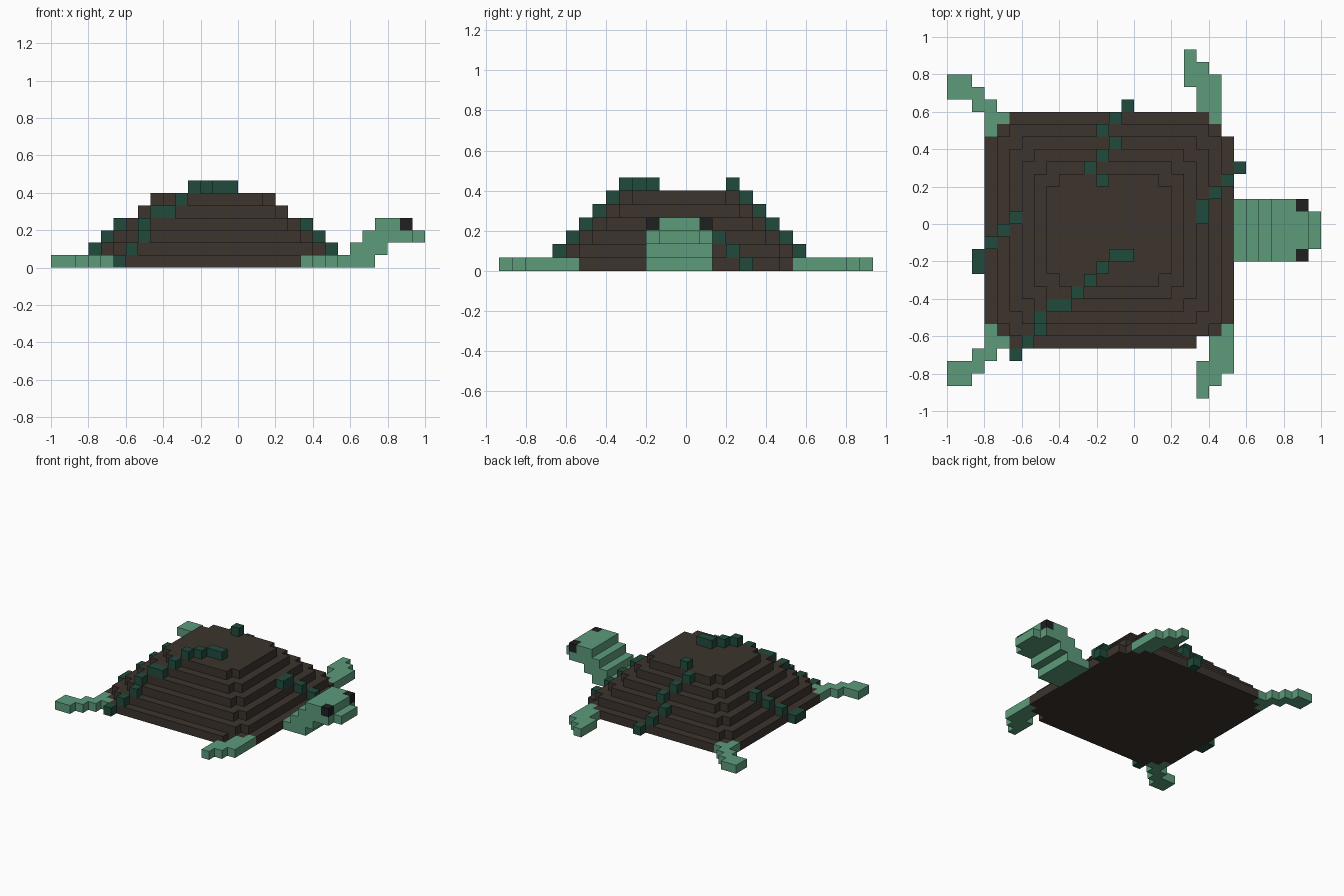
import bpy, bmesh, math
from mathutils import Vector

if "Cube" in bpy.data.objects:
    bpy.data.objects.remove(bpy.data.objects["Cube"], do_unlink=True)

U = 1 / 15  # edge length of one block


def material(name, rgb):
    m = bpy.data.materials.new(name)
    m.use_nodes = True
    m.diffuse_color = (*rgb, 1)
    bsdf = m.node_tree.nodes["Principled BSDF"]
    bsdf.inputs["Base Color"].default_value = (*rgb, 1)
    bsdf.inputs["Roughness"].default_value = 0.9
    return m


SKIN = material("sea green", (0.107, 0.328, 0.195))
WEED = material("dark green", (0.015, 0.07, 0.045))
SHELL = material("dark brown", (0.045, 0.034, 0.027))
EYE = material("black", (0.014, 0.014, 0.014))


def box(x0, x1, y0, y1, z0, z1):
    """Set of unit blocks filling a box."""
    return {(x, y, z) for x in range(x0, x1) for y in range(y0, y1) for z in range(z0, z1)}


def build(name, cells, mat):
    """Outer surface of a set of blocks, with flat areas merged."""
    bm = bmesh.new()
    verts = {}

    def vert(p):
        key = tuple(round(c) for c in p)
        if key not in verts:
            verts[key] = bm.verts.new(Vector(key) * U)
        return verts[key]

    for cell in sorted(cells):
        for axis in range(3):
            for sign in (0, 1):
                neighbour = list(cell)
                neighbour[axis] += 2 * sign - 1
                if tuple(neighbour) in cells:
                    continue
                a, b = (axis + 1) % 3, (axis + 2) % 3
                loop = []
                for da, db in ((0, 0), (1, 0), (1, 1), (0, 1)):
                    p = list(cell)
                    p[axis] += sign
                    p[a] += da
                    p[b] += db
                    loop.append(vert(p))
                bm.faces.new(loop if sign else loop[::-1])
    bmesh.ops.dissolve_limit(bm, angle_limit=math.radians(1), verts=bm.verts[:], edges=bm.edges[:])
    mesh = bpy.data.meshes.new(name)
    bm.to_mesh(mesh)
    bm.free()
    mesh.materials.append(mat)
    bpy.context.collection.objects.link(bpy.data.objects.new(name, mesh))


# Shell: six shrinking steps with stepped corners
for k in range(6):
    x0, x1, y0, y1 = -12 + k, 8 - k, -10 + k, 9 - k
    notch = 2 if k == 0 else 1
    step = {c for c in box(x0, x1, y0, y1, k, k + 1)
            if min(c[0] - x0, x1 - 1 - c[0]) + min(c[1] - y0, y1 - 1 - c[1]) >= notch}
    if k == 0:
        step.discard((5, -10, 0))
    build(f"shell_step_{k + 1}", step, SHELL)

# Flippers: columns of (x0, x1, y0, y1), one block thick
flippers = {
    "front_left_flipper": [(4, 5, 11, 14), (5, 6, 9, 13), (6, 7, 8, 12)],
    "front_right_flipper": [(5, 6, -14, -11), (6, 7, -13, -9), (7, 8, -12, -8)],
}
rear = [(-15, -13, 10, 12), (-13, -12, 9, 11), (-12, -11, 7, 10), (-11, -10, 8, 9)]
flippers["rear_left_flipper"] = rear
flippers["rear_right_flipper"] = [(a, b, -1 - d, -1 - c) for a, b, c, d in rear]
for name, columns in flippers.items():
    build(name, set().union(*(box(*c, 0, 1) for c in columns)), SKIN)

# Neck and head rising in steps, with eyes set into the upper corners
eyes = {"left_eye": {(13, 1, 3)}, "right_eye": {(13, -3, 3)}}
head = set()
for z, (x0, x1) in enumerate([(8, 11), (9, 12), (10, 14), (11, 14)]):
    head |= box(x0, x1, -3, 2, z, z + 1)
head |= box(14, 15, -2, 1, 2, 3)
for name, cells in eyes.items():
    head -= cells
    build(name, cells, EYE)
build("head", head, SKIN)

# Weed strands climbing the shell, block by block
strands = {
    "left_weed": [(-1, 9, 0), (-2, 8, 1), (-3, 7, 2), (-2, 6, 3), (-3, 5, 4), (-4, 4, 5), (-3, 3, 6)],
    "front_weed": [(8, 4, 0), (7, 3, 1), (6, 2, 2), (5, 1, 3), (5, 0, 3)],
    "rear_weed": [(-13, -4, 0), (-13, -3, 0), (-12, -2, 1), (-11, -1, 2), (-10, 0, 3)],
    "right_weed": [(-10, -11, 0), (-9, -10, 1), (-8, -9, 2), (-8, -8, 3), (-7, -7, 4), (-6, -7, 4),
                   (-5, -6, 5), (-4, -5, 6), (-3, -4, 6), (-2, -3, 6), (-1, -3, 6)],
}
for name, cells in strands.items():
    build(name, set(cells), WEED)
